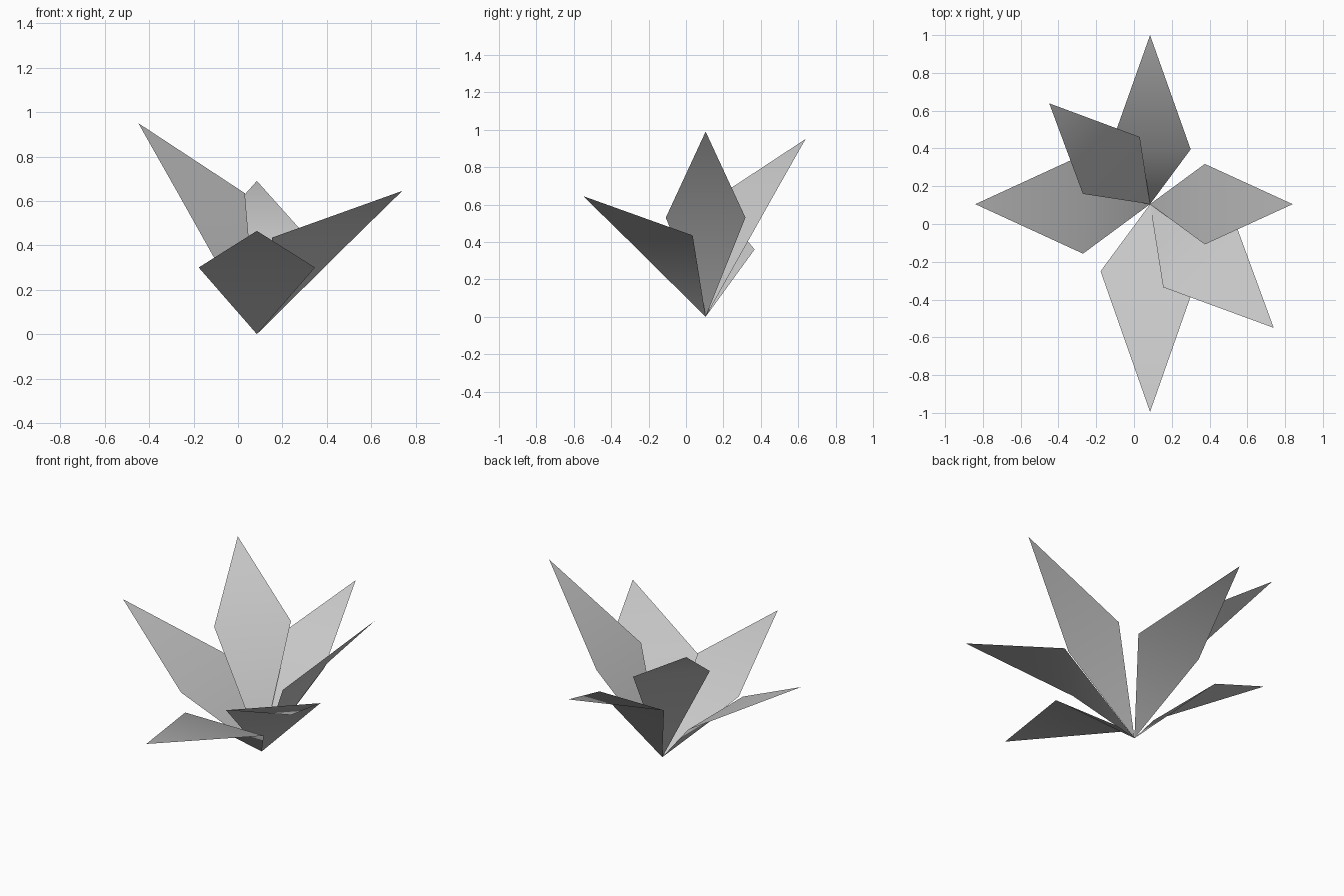
import bpy
from math import radians
from mathutils import Matrix, Vector

cube = bpy.data.objects.get("Cube")
if cube:
    bpy.data.objects.remove(cube, do_unlink=True)

# One grey for every petal
grey = bpy.data.materials.new("petal grey")
grey.use_nodes = True
colour = (0.58, 0.58, 0.58, 1)
grey.diffuse_color = colour
grey.node_tree.nodes["Principled BSDF"].inputs["Base Color"].default_value = colour

BASE = Vector((0.085, 0.105, 0))


def petal(name, angle, half_width, shoulder, tip):
    """Kite bent outward across its shoulders; shoulder and tip are (reach, height)."""
    points = [
        (0, 0, 0),
        (shoulder[0], -half_width, shoulder[1]),
        (shoulder[0], half_width, shoulder[1]),
        (tip[0], 0, tip[1]),
    ]
    turn = Matrix.Rotation(radians(angle), 3, "Z")
    mesh = bpy.data.meshes.new(name)
    mesh.from_pydata([turn @ Vector(p) for p in points], [], [(0, 1, 2), (1, 3, 2)])
    mesh.materials.append(grey)
    mesh.shade_smooth()
    obj = bpy.data.objects.new(name, mesh)
    obj.location = BASE
    bpy.context.collection.objects.link(obj)


# Narrow, steeper petals
petal("left_petal", 0, 0.213, (0.29, 0.53), (0.755, 0.99))
petal("back_petal", 90, 0.215, (0.29, 0.45), (0.895, 0.69))
petal("back_right_petal", 135, 0.213, (0.29, 0.635), (0.755, 0.95))

# Wide, flatter petals
petal("right_petal", 180, 0.262, (0.355, 0.36), (0.925, 0.67))
petal("front_petal", 270, 0.262, (0.355, 0.30), (1.1, 0.465))
petal("front_left_petal", 315, 0.262, (0.36, 0.435), (0.926, 0.645))
